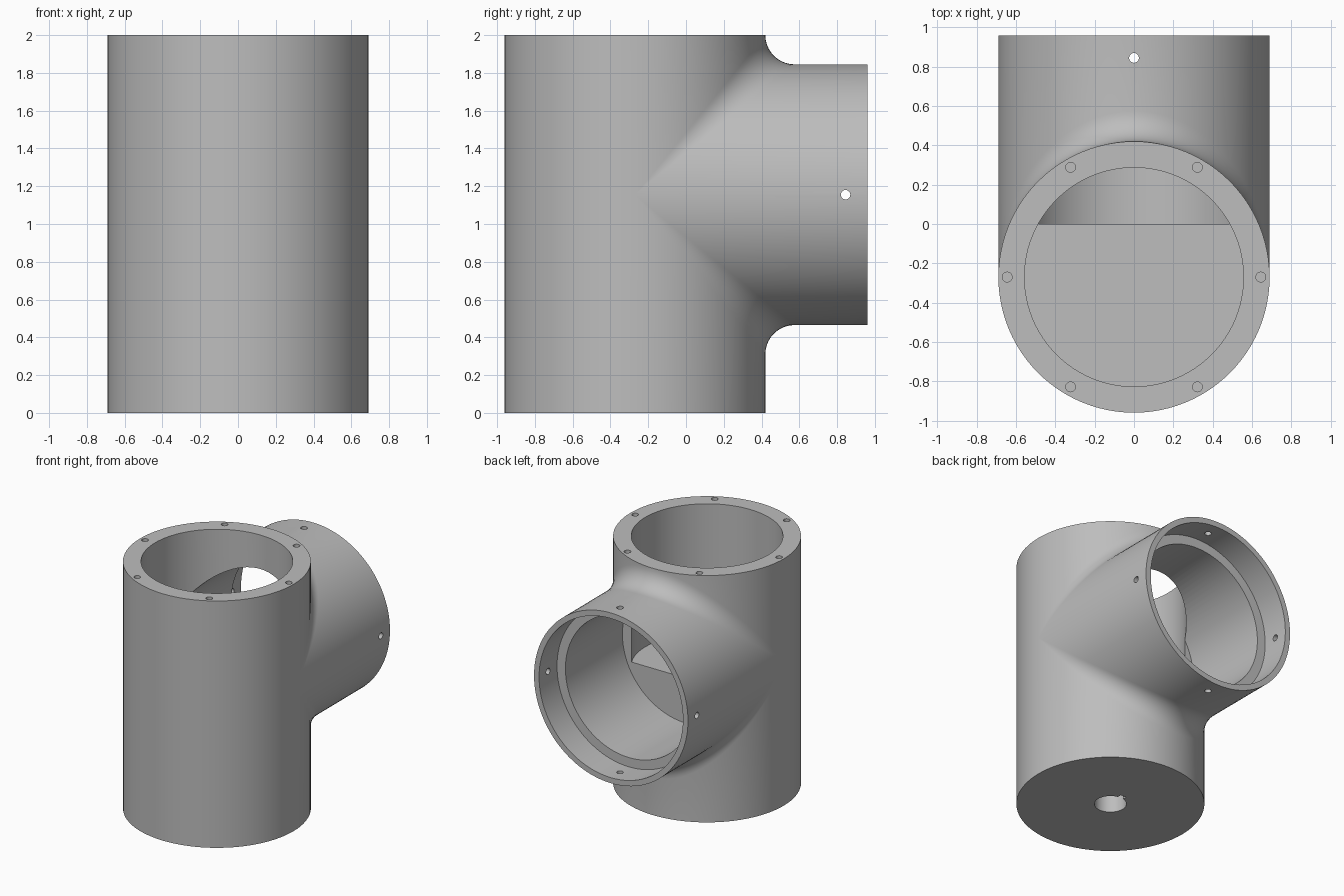
import bpy, bmesh, math
from mathutils import Vector, Matrix

cube = bpy.data.objects.get("Cube")
if cube:
    bpy.data.objects.remove(cube, do_unlink=True)

R, FILLET = 0.69, 0.155          # pipe radius and joint fillet
BODY_Y, BRANCH_Z = -0.27, 1.155  # axes of the upright body and the branch
TOP, END = 2.0, 0.96
STEPS, ARC = 48, 10

grey = bpy.data.materials.new("plain_grey")
grey.use_nodes = True
colour = (0.51, 0.51, 0.51, 1)
grey.diffuse_color = colour
grey.node_tree.nodes["Principled BSDF"].inputs["Base Color"].default_value = colour


def make_object(name, bm):
    mesh = bpy.data.meshes.new(name)
    bm.to_mesh(mesh)
    bm.free()
    mesh.materials.append(grey)
    obj = bpy.data.objects.new(name, mesh)
    bpy.context.collection.objects.link(obj)
    return obj


def skin(bm, rows):
    """Join neighbouring rows of points with quads."""
    grid = [[bm.verts.new(p) for p in row] for row in rows]
    for a, b in zip(grid, grid[1:]):
        for i in range(len(a) - 1):
            bm.faces.new((a[i], a[i + 1], b[i + 1], b[i]))


def joint_row(t, side):
    """Profile from the body's rim, over the fillet, to the branch's end."""
    s, c = math.sin(t), max(math.cos(t), 0)
    rim = TOP - BRANCH_Z if side > 0 else BRANCH_Z
    ball = Vector((s, c, c)) * (R + FILLET)
    n1, n2 = Vector((s, c, 0)), Vector((s, 0, c))
    row = [Vector((R * s, R * c, rim))]
    spread = n1.angle(n2, 0)
    for i in range(ARC + 1):
        f = i / ARC
        if spread < 1e-4:
            n = n1
        else:
            n = (n1 * math.sin((1 - f) * spread) + n2 * math.sin(f * spread)) / math.sin(spread)
        row.append(ball - n * FILLET)
    row.append(Vector((R * s, END - BODY_Y, R * c)))
    return [Vector((p.x, p.y + BODY_Y, BRANCH_Z + side * p.z)) for p in row]


# Solid tee: filleted back halves, plain front half, flat caps
bm = bmesh.new()
for side in (1, -1):
    skin(bm, [joint_row(math.pi * (i / STEPS - 0.5), side) for i in range(STEPS + 1)])
front = []
for i in range(STEPS + 1):
    t = math.pi * (0.5 + i / STEPS)
    x, y = R * math.sin(t), BODY_Y + R * math.cos(t)
    front.append([(x, y, z) for z in (0, BRANCH_Z, TOP)])
skin(bm, front)
bmesh.ops.remove_doubles(bm, verts=bm.verts, dist=1e-4)
bmesh.ops.holes_fill(bm, edges=[e for e in bm.edges if e.is_boundary], sides=0)
bmesh.ops.recalc_face_normals(bm, faces=bm.faces)
tee = make_object("tee_housing", bm)


def cut(cutter):
    mod = tee.modifiers.new("cut", 'BOOLEAN')
    mod.operation, mod.solver, mod.object = 'DIFFERENCE', 'EXACT', cutter
    bpy.context.view_layer.objects.active = tee
    bpy.ops.object.modifier_apply(modifier=mod.name)
    bpy.data.objects.remove(cutter, do_unlink=True)


def drill(start, end, radius, sides=96):
    """Cut a round hole from start to end."""
    a, b = Vector(start), Vector(end)
    spin = Vector((0, 0, 1)).rotation_difference(b - a).to_matrix().to_4x4()
    bm = bmesh.new()
    bmesh.ops.create_cone(bm, cap_ends=True, segments=sides, radius1=radius, radius2=radius,
                          depth=(b - a).length, matrix=Matrix.Translation((a + b) / 2) @ spin)
    cut(make_object("hole_cutter", bm))


# Upright bore with a floor, branch bore and its socket
drill((0, BODY_Y, 0.95), (0, BODY_Y, 2.2), 0.557)
drill((0, 0, BRANCH_Z), (0, 0.85, BRANCH_Z), 0.57)
drill((0, 0.73, BRANCH_Z), (0, 1.2, BRANCH_Z), 0.645)

# Blind shaft hole with a keyway in the base
drill((0, BODY_Y, -0.1), (0, BODY_Y, 0.5), 0.118, 48)
bm = bmesh.new()
bmesh.ops.create_cube(bm, size=1, matrix=Matrix.Translation((0, BODY_Y + 0.095, 0.2))
                      @ Matrix.Diagonal((0.05, 0.11, 0.6, 1)))
cut(make_object("keyway_cutter", bm))

# Screw holes in the top rim
for k in range(6):
    a = k * math.pi / 3
    x, y = 0.645 * math.cos(a), BODY_Y + 0.645 * math.sin(a)
    drill((x, y, 1.8), (x, y, 2.1), 0.025, 20)

# Pin holes through the branch socket
drill((-0.9, 0.845, BRANCH_Z), (0.9, 0.845, BRANCH_Z), 0.025, 20)
drill((0, 0.845, 0.3), (0, 0.845, 2.1), 0.025, 20)

# Smooth walls with crisp rims
bpy.ops.object.select_all(action='DESELECT')
tee.select_set(True)
bpy.context.view_layer.objects.active = tee
bpy.ops.object.shade_smooth_by_angle(angle=math.radians(30))
